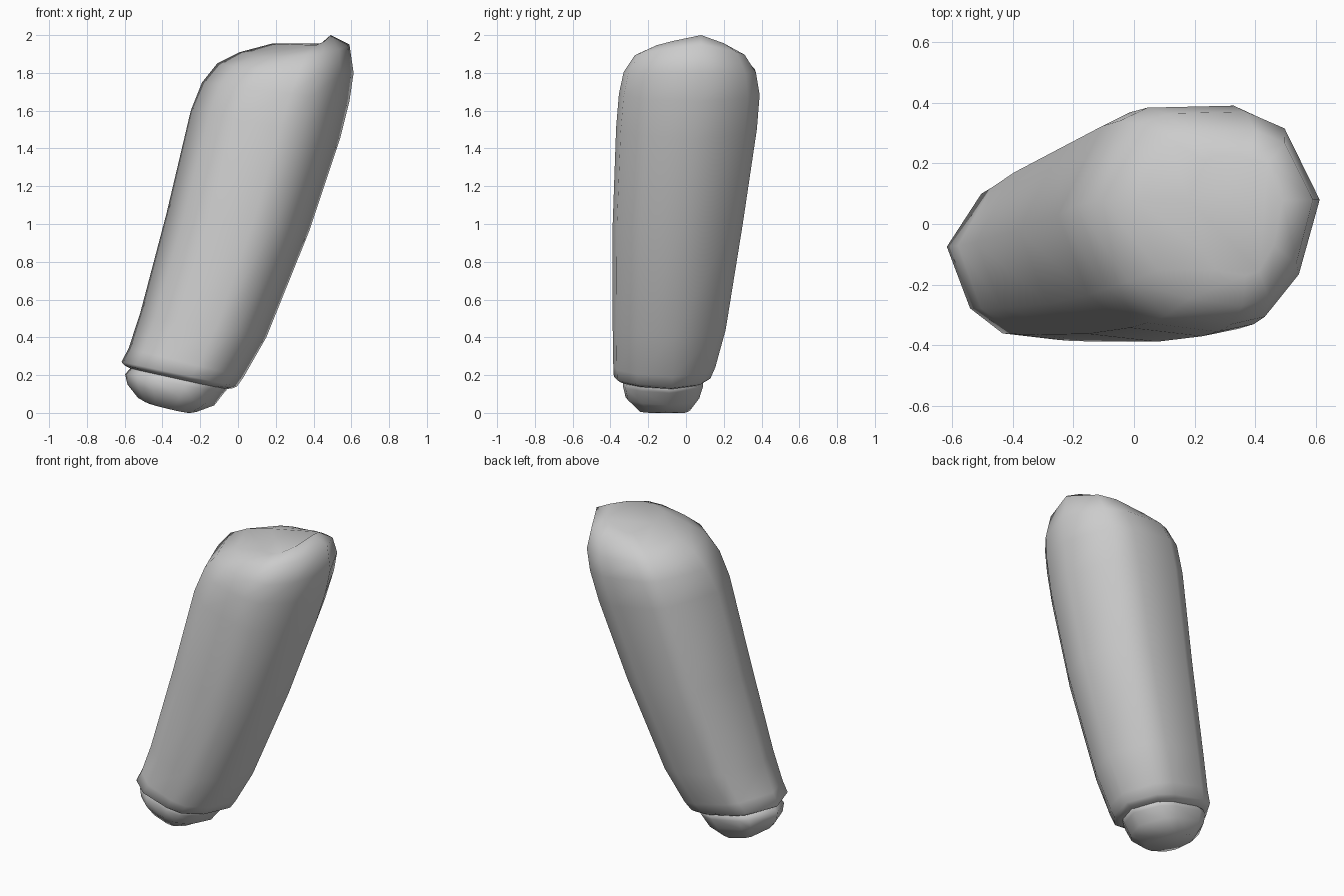
import bpy, bmesh, math

if "Cube" in bpy.data.objects:
    bpy.data.objects.remove(bpy.data.objects["Cube"])

# Unit cross-section: flatter front, rounder back, slightly pointed sides
SECTION = [(1, 0), (.68, .81), (.33, 1), (-.4, .98), (-.63, .85), (-1, 0),
           (-.75, -.66), (-.4, -.93), (.2, -1), (.5, -.94), (.81, -.6)]


def loft(name, rings):
    """Skin leaning rings: left x, left z, right x, right z, front y, widest y, back y, edge droop."""
    bm = bmesh.new()
    loops = []
    for lx, lz, rx, rz, front, mid, back, droop in rings:
        loop = []
        for u, v in SECTION:
            t = (u + 1) / 2
            y = mid + v * ((back - mid) if v > 0 else (mid - front))
            z = lz + (rz - lz) * t - droop * abs(v)
            loop.append(bm.verts.new((lx + (rx - lx) * t, y, z)))
        loops.append(loop)
    n = len(SECTION)
    for a, b in zip(loops, loops[1:]):
        for i in range(n):
            j = (i + 1) % n
            bm.faces.new((a[i], a[j], b[j], b[i]))
    bm.faces.new(loops[0][::-1])
    bm.faces.new(loops[-1])
    bmesh.ops.recalc_face_normals(bm, faces=bm.faces)
    for f in bm.faces:
        f.smooth = True
    me = bpy.data.meshes.new(name)
    bm.to_mesh(me)
    bm.free()
    ob = bpy.data.objects.new(name, me)
    bpy.context.collection.objects.link(ob)
    return ob


# Leaning sleeve with domed top
loft("sleeve", [
    (-.57, .235, -.07, .125, -.335, -.08, .085, 0),
    (-.60, .25, -.03, .13, -.36, -.078, .11, 0),
    (-.617, .27, -.005, .14, -.382, -.075, .13, 0),
    (-.58, .34, .03, .19, -.385, -.07, .155, 0),
    (-.52, .52, .15, .40, -.388, -.06, .21, 0),
    (-.38, 1.05, .38, .97, -.388, -.02, .30, 0),
    (-.25, 1.60, .54, 1.45, -.37, .03, .375, 0),
    (-.19, 1.75, .59, 1.65, -.355, .06, .39, 0),
    (-.11, 1.85, .612, 1.80, -.33, .08, .37, .015),
    (.01, 1.91, .59, 1.95, -.27, .08, .31, .04),
    (.18, 1.955, .49, 2.0, -.17, .08, .23, .045),
])

# Rounded plug poking out of the lower end
loft("end_plug", [
    (-.56, .25, -.06, .14, -.32, -.09, .07, 0),
    (-.575, .23, -.06, .12, -.33, -.09, .09, 0),
    (-.598, .205, -.075, .105, -.335, -.09, .09, 0),
    (-.585, .15, -.125, .04, -.32, -.10, .07, 0),
    (-.53, .08, -.22, .005, -.25, -.11, .02, .02),
])
bm = bmesh.new()
me = bpy.data.objects["end_plug"].data
bm.from_mesh(me)
low = min(v.co.z for v in bm.verts)
for v in bm.verts:
    if v.co.z < .1:
        v.co.z -= low * max(0, 1 - v.co.z / .1)
bm.to_mesh(me)
bm.free()
